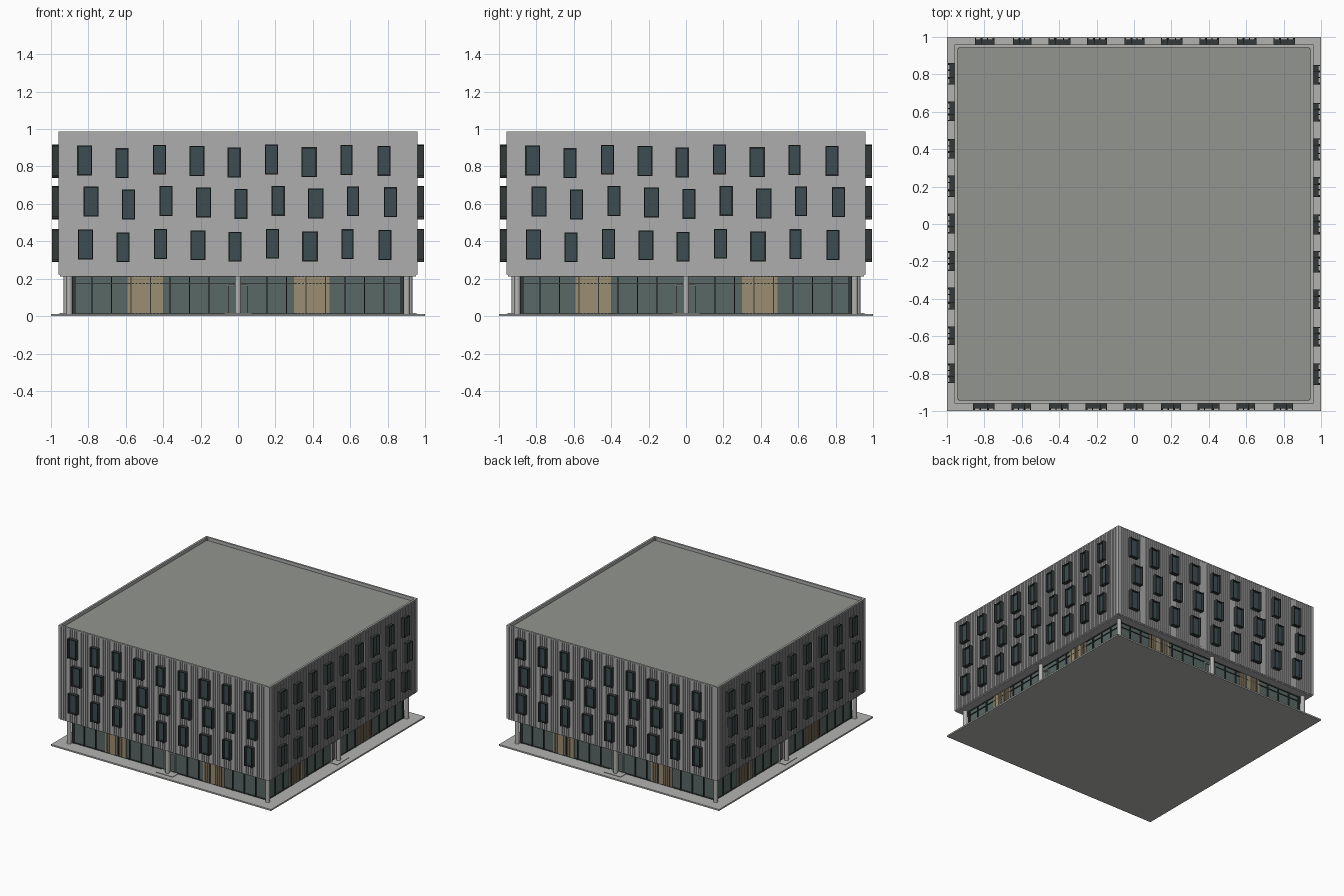
import bpy, bmesh
from math import pi
from mathutils import Matrix, Vector

if "Cube" in bpy.data.objects:
    bpy.data.objects.remove(bpy.data.objects["Cube"])


def material(name, rgb):
    m = bpy.data.materials.new(name)
    m.diffuse_color = (*rgb, 1)
    m.use_nodes = True
    m.node_tree.nodes["Principled BSDF"].inputs["Base Color"].default_value = m.diffuse_color
    return m


CONCRETE = material("light concrete", (0.45, 0.45, 0.44))
CLAD = material("grey cladding", (0.42, 0.42, 0.42))
ROOF = material("roof grey", (0.29, 0.30, 0.28))
DARK = material("dark metal", (0.035, 0.04, 0.04))
PANE = material("window glass", (0.045, 0.075, 0.085))
SHOP = material("shopfront glass", (0.10, 0.14, 0.13))
TIMBER = material("timber panel", (0.33, 0.27, 0.17))


def finish(name, bm, mat, turns=1):
    # rotate the front-side geometry round all four sides when turns is 4
    base = bm.verts[:] + bm.edges[:] + bm.faces[:]
    for i in range(1, turns):
        new = bmesh.ops.duplicate(bm, geom=base)["geom"]
        bmesh.ops.rotate(bm, verts=[v for v in new if isinstance(v, bmesh.types.BMVert)],
                         cent=(0, 0, 0), matrix=Matrix.Rotation(i * pi / 2, 3, 'Z'))
    me = bpy.data.meshes.new(name)
    bm.to_mesh(me)
    bm.free()
    me.materials.append(mat)
    ob = bpy.data.objects.new(name, me)
    bpy.context.collection.objects.link(ob)
    return ob


def box(bm, x0, x1, y0, y1, z0, z1):
    m = Matrix.Translation(((x0 + x1) / 2, (y0 + y1) / 2, (z0 + z1) / 2))
    m = m @ Matrix.Diagonal((x1 - x0, y1 - y0, z1 - z0, 1))
    bmesh.ops.create_cube(bm, size=1, matrix=m)


def boxes(name, mat, items, turns=4):
    bm = bmesh.new()
    for b in items:
        box(bm, *b)
    return finish(name, bm, mat, turns)


def tray(name, mat, half, z0, z1, inset, drop):
    # solid block with a recessed top
    bm = bmesh.new()
    box(bm, -half, half, -half, half, z0, z1)
    bm.faces.ensure_lookup_table()
    top = max(bm.faces, key=lambda f: f.calc_center_median().z)
    bmesh.ops.inset_region(bm, faces=[top], thickness=inset)
    ext = bmesh.ops.extrude_discrete_faces(bm, faces=[top])["faces"]
    bmesh.ops.translate(bm, verts=ext[0].verts[:], vec=(0, 0, -drop))
    return finish(name, bm, mat)


# pavement, upper storeys with parapet, roof surface
boxes("pavement_slab", CONCRETE, [(-1, 1, -1, 1, 0, 0.012)], 1)
tray("upper_storeys", CLAD, 0.955, 0.22, 0.984, 0.012, 0.024)
boxes("roof_surface", ROOF, [(-0.943, 0.943, -0.943, 0.943, 0.955, 0.963)], 1)
boxes("soffit_plate", CLAD, [(-0.952, 0.952, -0.952, 0.952, 0.213, 0.222)], 1)
boxes("parapet_cap", CONCRETE, [(-0.96, 0.944, -0.96, -0.944, 0.98, 0.988)])

# vertical cladding ribs and corner trims
PITCH = 0.02
boxes("cladding_ribs", CLAD,
      [(i * PITCH - 0.005, i * PITCH + 0.005, -0.96, -0.952, 0.222, 0.981) for i in range(-46, 47)])
boxes("corner_trims", CLAD, [(-0.96, -0.935, -0.96, -0.935, 0.222, 0.981)])

# projecting windows: shifted rows, with varied width and height per column
widths = [0.08, 0.07, 0.07, 0.08, 0.07, 0.07, 0.083, 0.065, 0.07]
lifts = [0.0, -0.015, 0.003, -0.004, -0.012, 0.004, -0.01, 0.002, -0.003]
rows = [(-0.015, 0.383), (0.015, 0.612), (-0.02, 0.833)]
jambs, heads, panes, bars = [], [], [], []
for dx, zc in rows:
    for i in range(9):
        x = -0.8 + 0.2 * i + dx
        z = zc + lifts[i]
        w, h, t = widths[i] / 2, 0.08, 0.006
        for s in (-1, 1):
            xe = x + s * (w - t / 2)
            jambs.append((xe - t / 2, xe + t / 2, -0.994, -0.95, z - h, z + h))
            ze = z + s * (h - t / 2)
            heads.append((x - w + t, x + w - t, -0.986, -0.95, ze - t / 2, ze + t / 2))
        panes.append((x - w + t, x + w - t, -0.97, -0.95, z - h + t, z + h - t))
boxes("window_jambs", DARK, jambs)
boxes("window_heads_and_sills", DARK, heads)
boxes("window_panes", PANE, panes)

# recessed glazed ground floor
boxes("shopfront_glass", SHOP, [(-0.878, 0.878, -0.878, 0.878, 0.012, 0.214)], 1)
mull = [(-0.884 + 0.104 * i - 0.003, -0.884 + 0.104 * i + 0.003, -0.888, -0.87, 0.012, 0.214)
        for i in range(18) if abs(-0.884 + 0.104 * i) > 0.06]
mull += [(-0.88, 0.88, -0.885, -0.87, z, z + 0.005) for z in (0.012, 0.172, 0.209)]
boxes("shopfront_mullions", DARK, mull)
boxes("shopfront_corner_posts", DARK, [(-0.888, -0.872, -0.888, -0.872, 0.012, 0.214)])

# timber panels with slats
boxes("timber_panels", TIMBER, [(a, a + 0.19, -0.884, -0.87, 0.014, 0.212) for a in (-0.59, 0.3)])
boxes("timber_slats", TIMBER,
      [(a + 0.019 * i - 0.003, a + 0.019 * i + 0.003, -0.888, -0.88, 0.014, 0.212)
       for a in (-0.59, 0.3) for i in range(1, 10)])

# entrance frames and door pads
boxes("door_frames", CONCRETE,
      [(s * 0.05 - 0.003, s * 0.05 + 0.003, -0.892, -0.87, 0.012, 0.168) for s in (-1, 1)]
      + [(-0.003, 0.003, -0.892, -0.87, 0.012, 0.168), (-0.053, 0.053, -0.892, -0.87, 0.162, 0.168)])
boxes("door_pads", CONCRETE, [(-0.075, 0.075, -0.955, -0.87, 0.01, 0.016)])

# round columns at the corners and mid-sides
bm = bmesh.new()
for x, y in ((-0.902, -0.902), (0, -0.915)):
    bmesh.ops.create_cone(bm, cap_ends=True, segments=24, radius1=0.017, radius2=0.017, depth=0.206,
                          matrix=Matrix.Translation((x, y, 0.113)))
col = finish("columns", bm, CONCRETE, 4)
bpy.context.view_layer.objects.active = col
col.select_set(True)
bpy.ops.object.shade_smooth_by_angle()
